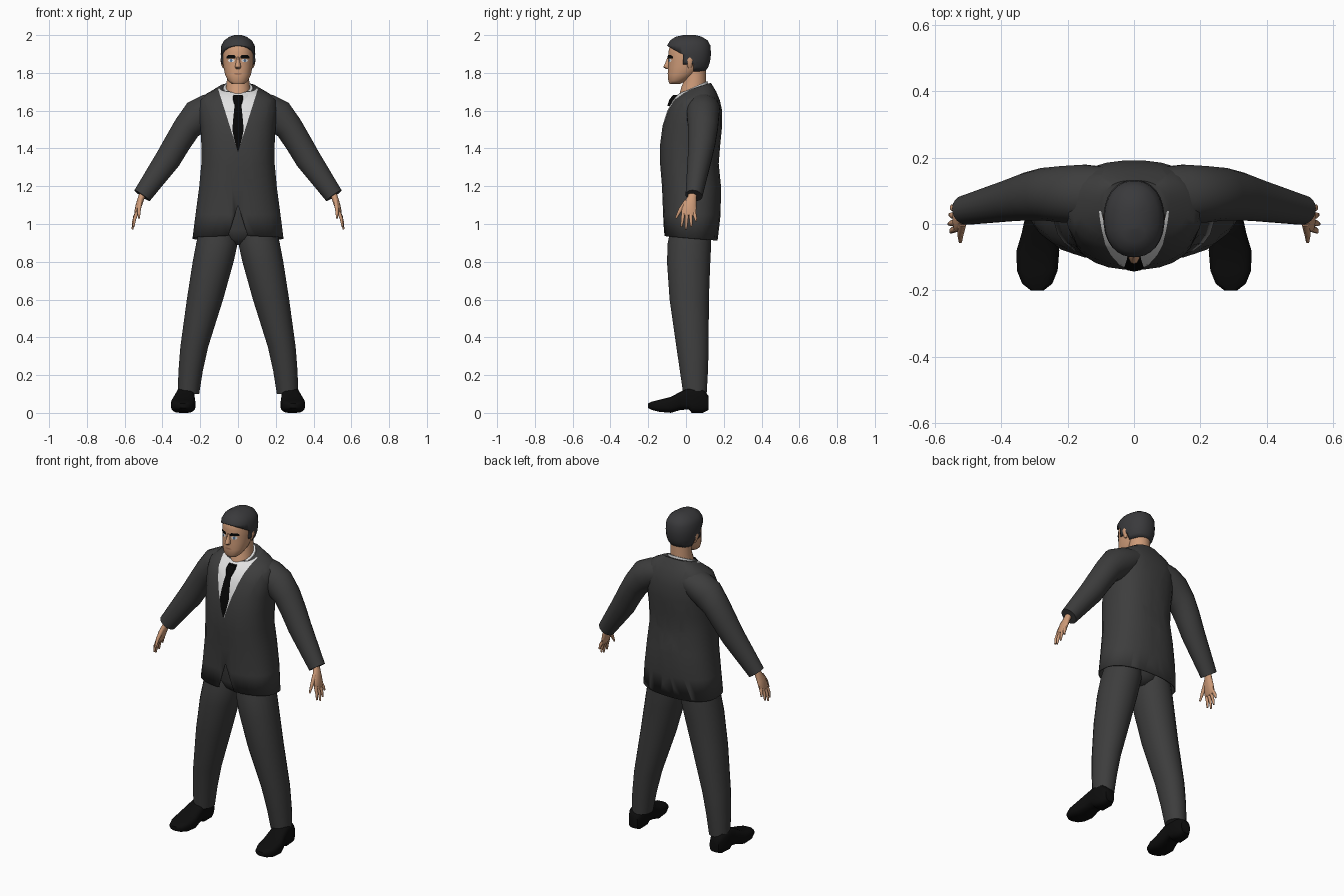
import bpy, bmesh
from math import cos, sin, pi, radians
from mathutils import Vector
from mathutils.bvhtree import BVHTree

cube = bpy.data.objects.get("Cube")
if cube:
    bpy.data.objects.remove(cube, do_unlink=True)


def material(name, r, g, b):
    m = bpy.data.materials.new(name)
    m.use_nodes = True
    m.diffuse_color = (r, g, b, 1)
    bsdf = next(n for n in m.node_tree.nodes if n.type == 'BSDF_PRINCIPLED')
    bsdf.inputs["Base Color"].default_value = (r, g, b, 1)
    bsdf.inputs["Roughness"].default_value = 0.8
    return m


suit = material("suit charcoal", .047, .047, .047)
white = material("shirt white", .75, .75, .75)
black = material("tie black", .002, .002, .002)
leather = material("shoe black", .004, .004, .004)
skin = material("skin", .62, .33, .19)
hair_mat = material("hair dark grey", .042, .042, .045)
lip = material("lip brown", .4, .19, .11)
iris_mat = material("iris blue", .1, .2, .35)


def loft(bm, sections, n=2.0, sides=20, bottom=True):
    """Skin through sections (centre, u, v) shaped as superellipses, capped at the ends."""
    def power(t):
        return (1 if t >= 0 else -1) * abs(t) ** (2 / n)
    rings = []
    for c, u, v in sections:
        angles = [2 * pi * (i + .5) / sides for i in range(sides)]
        rings.append([bm.verts.new(c + u * power(cos(a)) + v * power(sin(a))) for a in angles])
    faces = [bm.faces.new(rings[-1])]
    if bottom:
        faces.append(bm.faces.new(rings[0]))
    for a, b in zip(rings, rings[1:]):
        for i in range(sides):
            j = (i + 1) % sides
            faces.append(bm.faces.new((a[i], a[j], b[j], b[i])))
    bmesh.ops.recalc_face_normals(bm, faces=faces)


def level(z, x0, x1, y0, y1, tilt=0):
    """Level section; tilt raises the back and lowers the front."""
    return (Vector(((x0 + x1) / 2, (y0 + y1) / 2, z)),
            Vector(((x1 - x0) / 2, 0, 0)), Vector((0, (y1 - y0) / 2, tilt)))


def stack(rows):
    return [level(z, -rx, rx, *rest) for z, rx, *rest in rows]


def tube(bm, points, radii, **kw):
    """Limb along a path; radii are (across, along y)."""
    pts = [Vector(p) for p in points]
    sections = []
    for i, (p, (ru, rv)) in enumerate(zip(pts, radii)):
        d = (pts[min(i + 1, len(pts) - 1)] - pts[max(i - 1, 0)]).normalized()
        v = Vector((0, 1, 0))
        v = (v - d * v.dot(d)).normalized()
        sections.append((p, d.cross(v) * ru, v * rv))
    loft(bm, sections, **kw)


def cut(bm, co, no):
    bmesh.ops.bisect_plane(bm, geom=bm.verts[:] + bm.edges[:] + bm.faces[:],
                           plane_co=co, plane_no=no, dist=1e-5)


def remove(bm, rule):
    doomed = [f for f in bm.faces if rule(f.calc_center_median())]
    bmesh.ops.delete(bm, geom=doomed, context='FACES')


def finish(name, bm, mats, mirror=False, thick=0, angle=50):
    me = bpy.data.meshes.new(name)
    bm.to_mesh(me)
    bm.free()
    for m in mats:
        me.materials.append(m)
    me.shade_smooth()
    me.set_sharp_from_angle(angle=radians(angle))
    ob = bpy.data.objects.new(name, me)
    bpy.context.collection.objects.link(ob)
    if thick:
        mod = ob.modifiers.new("Thickness", 'SOLIDIFY')
        mod.thickness = thick
        mod.offset = -1
    if mirror:
        ob.modifiers.new("Mirror", 'MIRROR')


def plate(name, tree, rows, mat, lift, mirror=False):
    """Thin strip laid on the front of a surface; rows (z, x0, x1) go downwards."""
    bm = bmesh.new()
    grid = []
    for z, x0, x1 in rows:
        line = []
        for x in (x0, (x0 + x1) / 2, x1):
            hit = tree.ray_cast(Vector((x, -1, z)), Vector((0, 1, 0)))[0]
            line.append(bm.verts.new((x, (hit.y if hit else -.08) - lift, z)))
        grid.append(line)
    for a, b in zip(grid, grid[1:]):
        for i in range(2):
            bm.faces.new((a[i], b[i], b[i + 1], a[i + 1]))
    finish(name, bm, [mat], mirror)


# Jacket body with shirt opening and front vent
bm = bmesh.new()
loft(bm, stack([(.924, .242, -.116, .168, -.012), (1.05, .226, -.122, .184), (1.2, .206, -.128, .186),
                (1.32, .195, -.138, .174), (1.42, .195, -.138, .182), (1.52, .2, -.125, .192),
                (1.6, .208, -.1, .192), (1.655, .2, -.07, .18), (1.69, .165, -.042, .16, .012),
                (1.722, .1, -.028, .132, .026)]), n=2.4, sides=28, bottom=False)
V_Z, V_SLOPE, VENT_Z, VENT_SLOPE = 1.38, .315, 1.1, .32
for s in (-1, 1):
    cut(bm, (0, 0, V_Z), (1, 0, -s * V_SLOPE))
    cut(bm, (0, 0, VENT_Z), (1, 0, s * VENT_SLOPE))
body_tree = BVHTree.FromBMesh(bm)
for f in bm.faces:
    c = f.calc_center_median()
    f.material_index = int(c.y < .04 and abs(c.x) < V_SLOPE * (c.z - V_Z))
remove(bm, lambda c: c.y < 0 and abs(c.x) < VENT_SLOPE * (VENT_Z - c.z))
finish("jacket", bm, [suit, white], thick=.006)

# Sleeves
bm = bmesh.new()
tube(bm, [(.09, .088, 1.632), (.15, .09, 1.607), (.21, .09, 1.572), (.27, .09, 1.51),
          (.32, .083, 1.43), (.37, .072, 1.345), (.508, .042, 1.15)],
     [(.07, .085), (.085, .09), (.092, .086), (.075, .08), (.071, .073), (.069, .064), (.05, .045)])
finish("sleeves", bm, [suit], mirror=True)

# Trousers: seat and legs
bm = bmesh.new()
loft(bm, stack([(.89, .035, -.03, .08), (.92, .12, -.07, .12), (.97, .17, -.09, .135), (1.12, .165, -.095, .135)]))
finish("trouser_seat", bm, [suit])
bm = bmesh.new()
loft(bm, [level(.1, .205, .32, -.015, .11), level(.22, .186, .316, -.033, .117),
          level(.35, .157, .306, -.052, .121), level(.6, .078, .272, -.088, .122),
          level(.8, .022, .241, -.102, .13), level(.9, 0, .222, -.098, .135),
          level(.94, 0, .212, -.09, .135), level(1.1, 0, .165, -.08, .13)], n=2.1)
finish("trouser_legs", bm, [suit], mirror=True)

# Shoes
bm = bmesh.new()
loft(bm, [(Vector((x, y, (z0 + z1) / 2)), Vector((w, 0, 0)), Vector((0, 0, (z1 - z0) / 2)))
          for y, x, w, z0, z1 in [(.12, .275, .03, .015, .09), (.09, .277, .046, 0, .125),
                                  (.03, .28, .05, 0, .135), (.015, .28, .05, .018, .132),
                                  (-.03, .284, .056, .015, .112), (-.08, .29, .065, 0, .085),
                                  (-.14, .292, .062, .005, .07), (-.18, .292, .046, .015, .06),
                                  (-.2, .292, .02, .025, .05)]], n=3.2)
finish("shoes", bm, [leather], mirror=True)

# Hands: palm, four fingers and thumb
bm = bmesh.new()
tube(bm, [(.5, .038, 1.17), (.512, .032, 1.14), (.525, .02, 1.1), (.535, .015, 1.065), (.54, .014, 1.045)],
     [(.018, .022), (.018, .024), (.017, .037), (.014, .04), (.009, .036)], sides=12)
for base_y, tip in [(-.014, (.553, -.024, .985)), (.005, (.559, 0, .972)),
                    (.024, (.556, .028, .985)), (.043, (.55, .054, 1.015))]:
    base = Vector((.536, base_y, 1.06))
    tip = Vector(tip)
    middle = base.lerp(tip, .5) + Vector((.004, 0, 0))
    tube(bm, [base, middle, tip], [(.01, .01), (.009, .009), (.005, .005)], sides=8)
tube(bm, [(.518, .005, 1.12), (.524, -.03, 1.075), (.524, -.054, 1.03)],
     [(.013, .016), (.01, .011), (.005, .005)], sides=8)
finish("hands", bm, [skin], mirror=True)

# Neck and shirt collar
bm = bmesh.new()
loft(bm, stack([(1.69, .066, -.035, .108), (1.725, .064, -.025, .108), (1.76, .06, -.012, .107),
                (1.83, .06, -.01, .107)]))
finish("neck", bm, [skin])
bm = bmesh.new()
loft(bm, stack([(1.69, .09, -.073, .118, .035), (1.722, .078, -.044, .115, .036)]), sides=24)
finish("shirt_collar", bm, [white], angle=35)

# Tie
bm = bmesh.new()
loft(bm, stack([(1.625, .017, -.1, -.05), (1.66, .028, -.088, -.04), (1.682, .025, -.07, -.03)]), n=3, sides=12)
finish("tie_knot", bm, [black])
plate("tie_blade", body_tree, [(1.64, -.017, .017), (1.6, -.021, .021), (1.55, -.026, .026),
                               (1.5, -.03, .03), (1.45, -.021, .021), (1.385, -.002, .002)], black, .006)

# Head, nose and ears
bm = bmesh.new()
loft(bm, stack([(1.742, .034, -.086, -.03), (1.757, .052, -.094, 0), (1.79, .069, -.096, .05),
                (1.83, .077, -.095, .09), (1.87, .082, -.093, .11), (1.91, .083, -.094, .118),
                (1.95, .078, -.085, .114), (1.98, .052, -.05, .09), (1.988, .02, -.01, .05)]), n=2.2, sides=24)
face_tree = BVHTree.FromBMesh(bm)
finish("head", bm, [skin])
bm = bmesh.new()
loft(bm, stack([(1.82, .011, -.106, -.07), (1.831, .017, -.121, -.07),
                (1.855, .012, -.109, -.07), (1.885, .008, -.097, -.07)]), sides=10)
finish("nose", bm, [skin])
bm = bmesh.new()
loft(bm, [level(z, .07, x, .018 - d, .022 + d) for z, x, d in
          [(1.825, .081, .006), (1.84, .088, .012), (1.868, .094, .018), (1.885, .09, .012)]], sides=10)
finish("ears", bm, [skin], mirror=True)

# Hair cap trimmed along a slanted hairline, leaving sideburns
bm = bmesh.new()
loft(bm, stack([(1.808, .07, -.08, .102), (1.83, .082, -.09, .118), (1.86, .09, -.1, .128),
                (1.9, .092, -.104, .133), (1.945, .089, -.1, .13), (1.972, .074, -.085, .115),
                (1.991, .046, -.055, .085), (2, .018, -.015, .05)]), n=2.2, sides=28, bottom=False)
LINE_Z, LINE_SLOPE = 1.888, .55
for co, no in [((0, -.016, 0), (0, 1, 0)), ((0, .04, 0), (0, 1, 0)),
               ((0, 0, LINE_Z), (0, LINE_SLOPE, 1)), ((0, 0, 1.845), (0, 0, 1))]:
    cut(bm, co, no)
remove(bm, lambda c: not (c.y > .04 or c.z > LINE_Z - LINE_SLOPE * c.y or (c.y > -.016 and c.z > 1.845)))
finish("hair", bm, [hair_mat], thick=.012)

# Painted face details
plate("eye_whites", face_tree, [(1.874, .026, .045), (1.866, .018, .053), (1.857, .026, .046)], white, .003, True)
plate("irises", face_tree, [(1.873, .032, .04), (1.866, .029, .043), (1.858, .032, .04)], iris_mat, .005, True)
plate("eyebrows", face_tree, [(1.895, .02, .05), (1.886, .012, .06), (1.877, .013, .06)], black, .005, True)
plate("mouth", face_tree, [(1.8, -.012, .012), (1.796, -.023, .023), (1.79, -.013, .013)], lip, .003)
